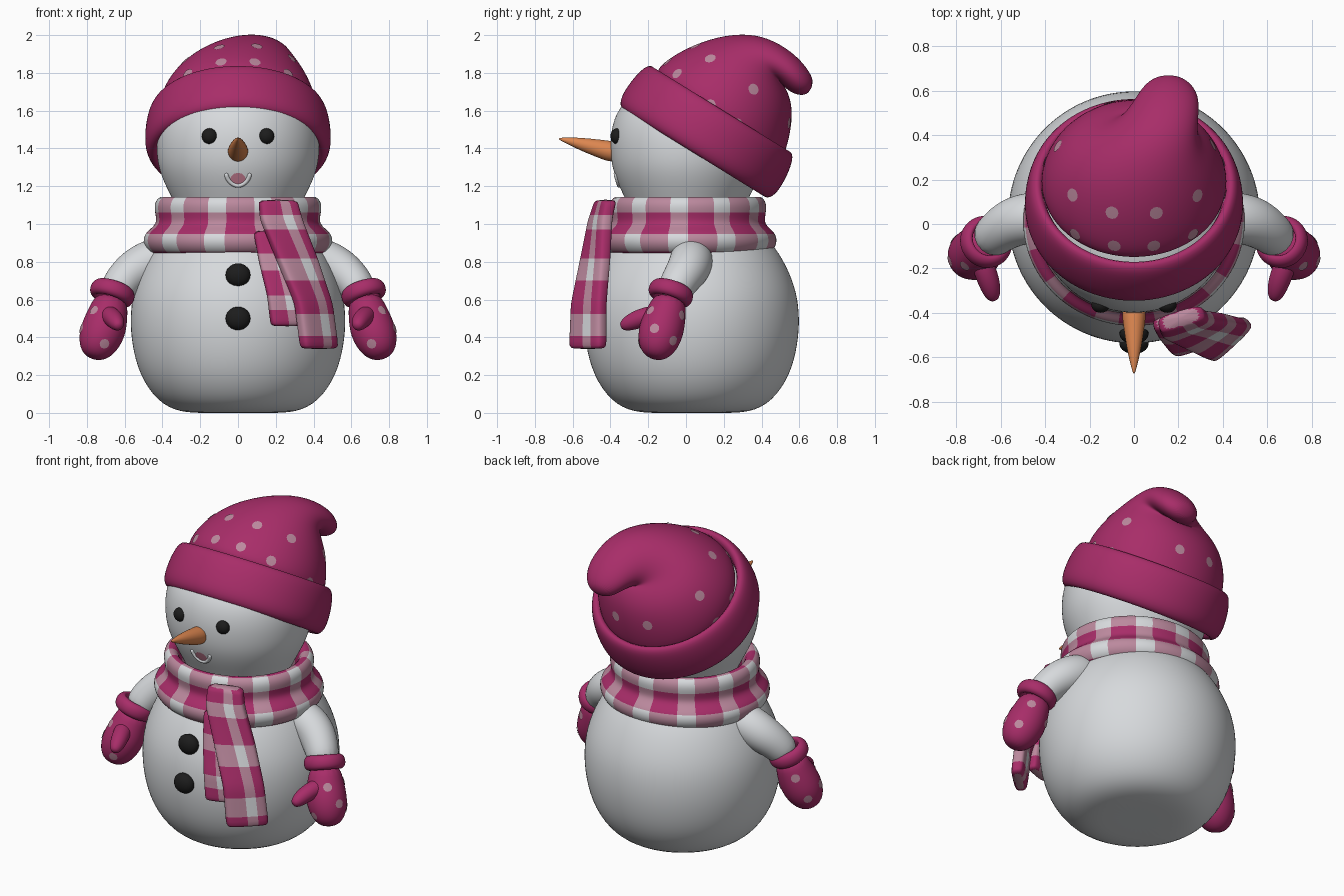
import bpy, bmesh, math
from mathutils import Vector as V, Matrix
from mathutils.bvhtree import BVHTree

if "Cube" in bpy.data.objects:
    bpy.data.objects.remove(bpy.data.objects["Cube"], do_unlink=True)

X, Y, Z = V((1, 0, 0)), V((0, 1, 0)), V((0, 0, 1))


def material(name, *rgb):
    m = bpy.data.materials.new(name)
    m.use_nodes = True
    m.diffuse_color = (*rgb, 1)
    m.node_tree.nodes["Principled BSDF"].inputs["Base Color"].default_value = (*rgb, 1)
    return m


SNOW = material("snow white", .68, .70, .72)
CRIMSON = material("crimson wool", .39, .026, .14)
PINK = material("dusty pink", .50, .25, .34)
COAL = material("coal black", .012, .012, .012)
ORANGE = material("carrot orange", .72, .24, .08)
TONGUE = material("tongue pink", .55, .20, .28)


def finish(name, bm, mats, levels=0):
    me = bpy.data.meshes.new(name)
    bmesh.ops.recalc_face_normals(bm, faces=bm.faces[:])
    for f in bm.faces:
        f.smooth = True
    bm.to_mesh(me)
    bm.free()
    for m in mats:
        me.materials.append(m)
    ob = bpy.data.objects.new(name, me)
    bpy.context.collection.objects.link(ob)
    if levels:
        mod = ob.modifiers.new("smooth", 'SUBSURF')
        mod.levels = mod.render_levels = levels
    return ob


def loft(name, rings, mats, sides=24, closed=False, rule=None, power=1, levels=2):
    """Skin over rings given as (centre, half axis, half axis)."""
    def bend(t):
        return math.copysign(abs(t) ** power, t) if abs(t) > 1e-6 else 0
    bm = bmesh.new()
    loops = []
    for c, u, v in rings:
        angles = [math.tau * j / sides for j in range(sides)]
        loops.append([bm.verts.new(V(c) + u * bend(math.cos(a)) + v * bend(math.sin(a)))
                      for a in angles])
    n = len(loops)
    for i in range(n if closed else n - 1):
        a, b = loops[i], loops[(i + 1) % n]
        for j in range(sides):
            k = (j + 1) % sides
            f = bm.faces.new((a[j], a[k], b[k], b[j]))
            if rule:
                f.material_index = rule(i, j)
    if not closed:
        for cap in (loops[0], loops[-1]):
            f = bm.faces.new(cap)
            f.material_index = 1 if rule else 0
    return finish(name, bm, mats, levels)


def frame(axis, ref):
    u = (ref - axis * ref.dot(axis)).normalized()
    return u, axis.cross(u)


def lathe(name, profile, mats, origin=(0, 0, 0), axis=Z, depth=1, **kw):
    """Turn (height, radius) pairs around an axis."""
    axis = V(axis).normalized()
    u, v = frame(axis, X)
    rings = [(V(origin) + axis * h, u * r, v * r * depth) for h, r in profile]
    return loft(name, rings, mats, **kw)


def tube(name, path, mats, ref=Y, side=1, sides=16):
    """Tube through (x, y, z, radius) points, flipped in x when side is -1."""
    pts = [V((p[0] * side, p[1], p[2])) for p in path]
    rings = []
    for i, p in enumerate(pts):
        t = (pts[min(i + 1, len(pts) - 1)] - pts[max(i - 1, 0)]).normalized()
        u, v = frame(t, ref)
        rings.append((p, u * path[i][3], v * path[i][3]))
    return loft(name, rings, mats, sides)


def surface(ob):
    bpy.context.view_layer.update()
    return BVHTree.FromObject(ob, bpy.context.evaluated_depsgraph_get())


def spots(name, tree, points, radius, mat):
    """Thin round patches laid on a surface."""
    bm = bmesh.new()
    for p in points:
        loc, nor, _, _ = tree.find_nearest(V(p))
        m = Matrix.Translation(loc) @ nor.to_track_quat('Z', 'Y').to_matrix().to_4x4()
        made = bmesh.ops.create_circle(bm, cap_ends=True, cap_tris=True, segments=12,
                                       radius=radius, matrix=m)
        for v in made["verts"]:
            loc, nor, _, _ = tree.find_nearest(v.co)
            v.co = loc + nor * .004
    finish(name, bm, [mat])


def lump(name, centre, size, mat):
    bm = bmesh.new()
    bmesh.ops.create_icosphere(bm, subdivisions=3, radius=1,
                               matrix=Matrix.Translation(centre) @ Matrix.Diagonal((*size, 1)))
    finish(name, bm, [mat])


# Body and head
lathe("body", [(0, .15), (0, .31), (.06, .43), (.2, .525), (.36, .565), (.5, .575), (.64, .56),
               (.78, .505), (.9, .43), (1, .32)], [SNOW], (0, .03, 0), sides=32)
head = lathe("head", [(1.02, .3), (1.1, .33), (1.2, .385), (1.3, .425), (1.4, .435), (1.5, .43),
                      (1.62, .39), (1.72, .26), (1.75, .1)], [SNOW], (0, .005, 0),
             depth=.94, sides=32)

# Face
face = surface(head)
for s, label in ((1, "left"), (-1, "right")):
    lump(label + "_eye", (.15 * s, -.365, 1.465), (.042, .035, .042), COAL)
tube("carrot_nose", [(0, -.34, 1.375, .05), (0, -.4, 1.385, .055), (0, -.43, 1.392, .053),
                     (0, -.56, 1.425, .034), (0, -.64, 1.445, .014), (0, -.675, 1.452, .004)],
     [ORANGE], X)
smile = []
for i in range(9):
    a = math.pi * (1 + i / 8)
    p = face.find_nearest(V((.068 * math.cos(a), -.4, 1.262 + .08 * math.sin(a))))[0]
    smile.append((*p, .013))
tube("smile_lip", smile, [SNOW], sides=8)
spots("tongue", face, [(0, -.4, 1.22)], .042, TONGUE)

# Coal buttons
for z, y, label in ((.73, -.495, "upper"), (.5, -.54, "lower")):
    lump(label + "_button", (0, y, z), (.066, .045, .062), COAL)

# Hat: rolled brim, then a crown that folds over at the back
lathe("hat_brim", [(.02, .40), (-.02, .455), (.03, .495), (.12, .495), (.2, .485), (.275, .46),
                   (.27, .40)], [CRIMSON], (0, .045, 1.38), (0, .525, .85), .985,
      closed=True, sides=32)
crown_rings = []
for x, rx, front, back in ((0, .41, (-.17, 1.76), (.48, 1.28)),
                           (0, .425, (-.15, 1.83), (.53, 1.38)),
                           (0, .40, (-.08, 1.885), (.56, 1.51)),
                           (.01, .345, (.03, 1.945), (.565, 1.63)),
                           (.03, .275, (.16, 1.99), (.53, 1.72)),
                           (.07, .215, (.3, 2.01), (.51, 1.74)),
                           (.12, .17, (.43, 1.99), (.53, 1.715)),
                           (.15, .145, (.56, 1.915), (.57, 1.69)),
                           (.155, .11, (.645, 1.825), (.61, 1.68)),
                           (.155, .05, (.68, 1.75), (.65, 1.69))):
    a, b = V((x, *front)), V((x, *back))
    crown_rings.append(((a + b) / 2, X * rx, (b - a) / 2))
crown = loft("hat_crown", crown_rings, [CRIMSON], 32)
dots = [(.1, .05, 1.94), (.28, .13, 1.87), (.09, -.1, 1.86), (.27, -.05, 1.8), (.4, .13, 1.63),
        (.34, .35, 1.71), (.4, .27, 1.53), (.3, .46, 1.37), (.12, .58, 1.53)]
spots("hat_spots", surface(crown), [(x * s, y, z) for x, y, z in dots for s in (1, -1)],
      .03, PINK)

# Scarf: checks come from crossing stripes, two crossed stripes being crimson
WOOL = [SNOW, PINK, CRIMSON]
LENGTHWISE = (1, 1, 1, 0, 0)


def wrap_check(i, j):
    return LENGTHWISE[j % 5] + (i % 5 not in (2, 3))


def tail_check(i, j):
    column = min(j, 19 - j)
    return LENGTHWISE[i % 5] + (column != 4)


lathe("scarf_wrap", [(1.09, .34), (1.14, .37), (1.15, .415), (1.11, .445), (1.06, .44),
                     (1.01, .43), (.98, .455), (.95, .495), (.9, .505), (.85, .475), (.83, .42),
                     (.9, .36)], WOOL, (0, .01, 0), depth=.94, sides=55, closed=True,
      rule=wrap_check)


def scarf_tail(name, keys, half_thickness, steps):
    rings = []
    for (c0, w0), (c1, w1) in zip(keys, keys[1:]):
        for k in range(steps):
            c, w = V(c0).lerp(V(c1), k / steps), V((*w0, 0)).lerp(V((*w1, 0)), k / steps)
            rings.append((c, w, w.cross(Z).normalized() * half_thickness))
    c, w = V(keys[-1][0]), V((*keys[-1][1], 0))
    v = w.cross(Z).normalized() * half_thickness
    rings += [(c, w, v), (c - Z * .012, w * .9, v * .6)]
    loft(name, rings, WOOL, 20, rule=tail_check, power=.5, levels=1)


scarf_tail("front_scarf_tail", [((.21, -.425, 1.13), (.1, .03)), ((.23, -.455, 1.02), (.11, .04)),
                                ((.31, -.48, .82), (.105, .06)), ((.40, -.515, .58), (.09, .08)),
                                ((.43, -.52, .35), (.09, .085))], .04, 4)
scarf_tail("rear_scarf_tail", [((.18, -.43, .97), (.1, .02)), ((.2, -.49, .8), (.09, .01)),
                               ((.24, -.54, .62), (.085, .02)), ((.26, -.545, .47), (.085, .03))],
           .035, 4)

# Arms and mittens
mitten_dots = [(.84, -.17, .45), (.78, -.21, .56), (.82, -.06, .38), (.7, -.27, .36),
               (.62, -.02, .43), (.77, 0, .52)]
for s, label in ((1, "left"), (-1, "right")):
    tube(label + "_arm", [(.36, .03, .83, .11), (.46, .03, .805, .12), (.55, .01, .755, .115),
                          (.62, -.04, .69, .1), (.66, -.08, .61, .09)], [SNOW], side=s)
    lathe(label + "_cuff", [(.045, .07), (.045, .1), (.02, .122), (-.025, .122), (-.045, .1),
                            (-.045, .07)], [CRIMSON], (.665 * s, -.08, .635),
          (-.3 * s, .3, .9), closed=True)
    mitten = tube(label + "_mitten", [(.665, -.08, .62, .085), (.685, -.1, .54, .105),
                                      (.705, -.125, .46, .122), (.735, -.145, .385, .117),
                                      (.76, -.165, .32, .085), (.77, -.175, .29, .035)],
                  [CRIMSON], side=s)
    tube(label + "_thumb", [(.7, -.12, .52, .05), (.675, -.2, .515, .052), (.65, -.27, .49, .05),
                            (.635, -.325, .465, .036), (.63, -.345, .455, .015)],
         [CRIMSON], Z, s)
    spots(label + "_mitten_spots", surface(mitten), [(x * s, y, z) for x, y, z in mitten_dots],
          .026, PINK)
